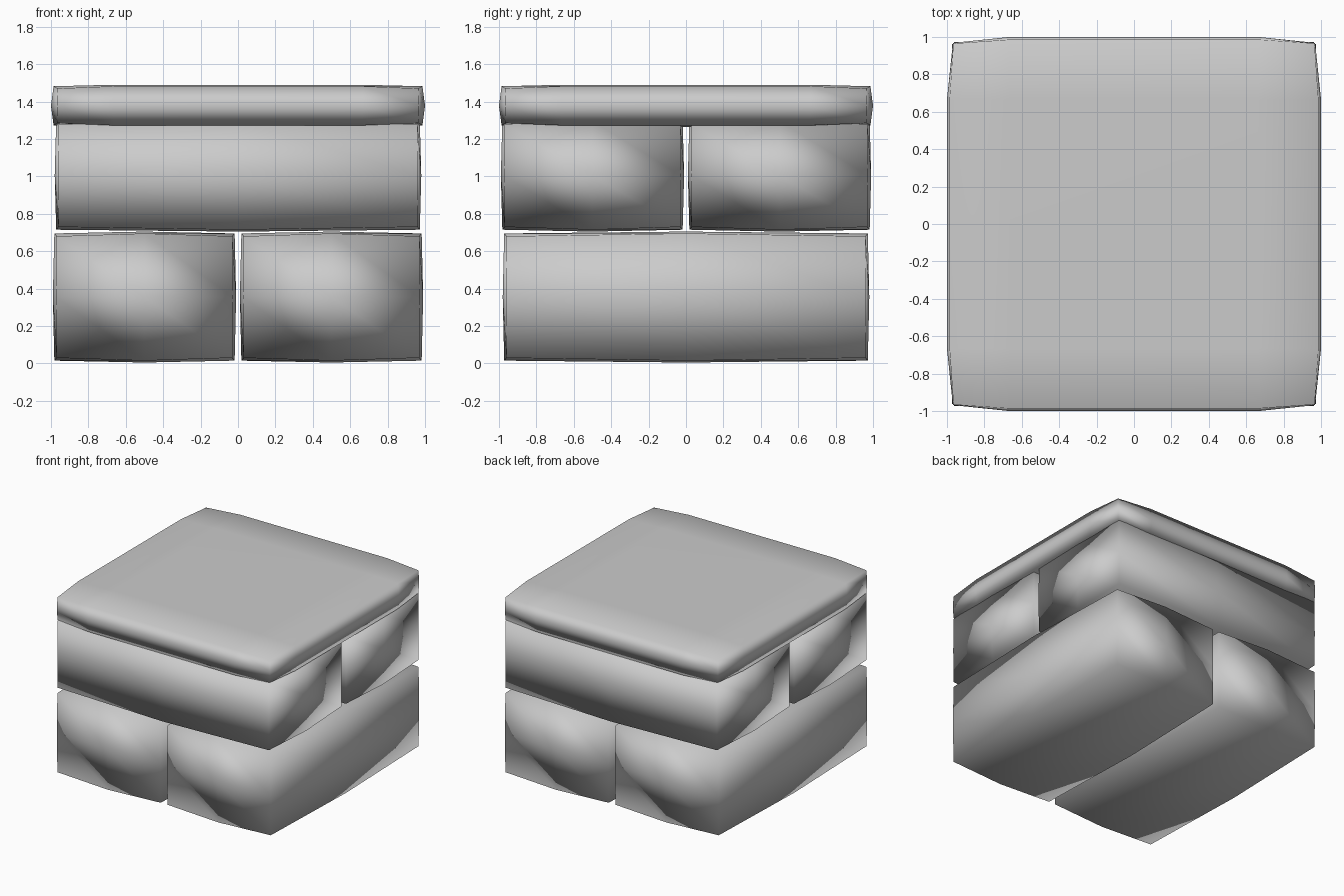
import bpy
import bmesh
from mathutils import Vector

cube = bpy.data.objects.get("Cube")
if cube:
    bpy.data.objects.remove(cube, do_unlink=True)

grey = bpy.data.materials.new("plain_grey")
grey.use_nodes = True
grey.diffuse_color = (0.6, 0.6, 0.6, 1)
grey.node_tree.nodes["Principled BSDF"].inputs["Base Color"].default_value = (0.6, 0.6, 0.6, 1)


def padded_block(name, low, high, bulge, cuts):
    """Box cut into a few panels per side, with every side swelling outwards."""
    low, high = Vector(low), Vector(high)
    centre, half = (low + high) / 2, (high - low) / 2
    bm = bmesh.new()
    bmesh.ops.create_cube(bm, size=2)
    for axis, positions in enumerate(cuts):
        normal = Vector((0, 0, 0))
        normal[axis] = 1
        for p in positions:
            bmesh.ops.bisect_plane(bm, geom=bm.verts[:] + bm.edges[:] + bm.faces[:],
                                   plane_co=normal * p, plane_no=normal)
    for v in bm.verts:
        outer = [abs(c) > 0.99 for c in v.co]
        # Panel centres swell fully, level edges partly, corners stay put
        if sum(outer) == 1:
            swell = 1
        elif sum(outer) == 2:
            swell = 0.6 if outer[2] else 0.1
        else:
            swell = 0
        side = v.co.copy()
        for a in range(3):
            v.co[a] = centre[a] + side[a] * half[a]
            if outer[a]:
                v.co[a] += side[a] * bulge[a] * swell
    for f in bm.faces:
        f.smooth = True
    mesh = bpy.data.meshes.new(name)
    bm.to_mesh(mesh)
    bm.free()
    mesh.materials.append(grey)
    obj = bpy.data.objects.new(name, mesh)
    bpy.context.collection.objects.link(obj)
    # Large sides dominate the shading at shared edges
    weighted = obj.modifiers.new("Weighted Normal", "WEIGHTED_NORMAL")
    weighted.mode = "FACE_AREA"
    return obj


middle = [[0], [0], [0]]
soft = (0.02, 0.02, 0.025)

# Lower pair runs front to back, upper pair runs side to side
for word, s in (("right", -0.5), ("left", 0.5)):
    padded_block("lower_block_" + word, (s - 0.47, -0.96, 0.03), (s + 0.47, 0.96, 0.68),
                 soft, middle)
for word, s in (("front", -0.5), ("back", 0.5)):
    padded_block("upper_block_" + word, (-0.96, s - 0.47, 0.73), (0.96, s + 0.47, 1.28),
                 soft, middle)

# Flat slab across the top
padded_block("top_slab", (-0.965, -0.965, 1.285), (0.965, 0.965, 1.47),
             (0.035, 0.035, 0.02), [[-0.69, 0.69], [-0.69, 0.69], [0]])
